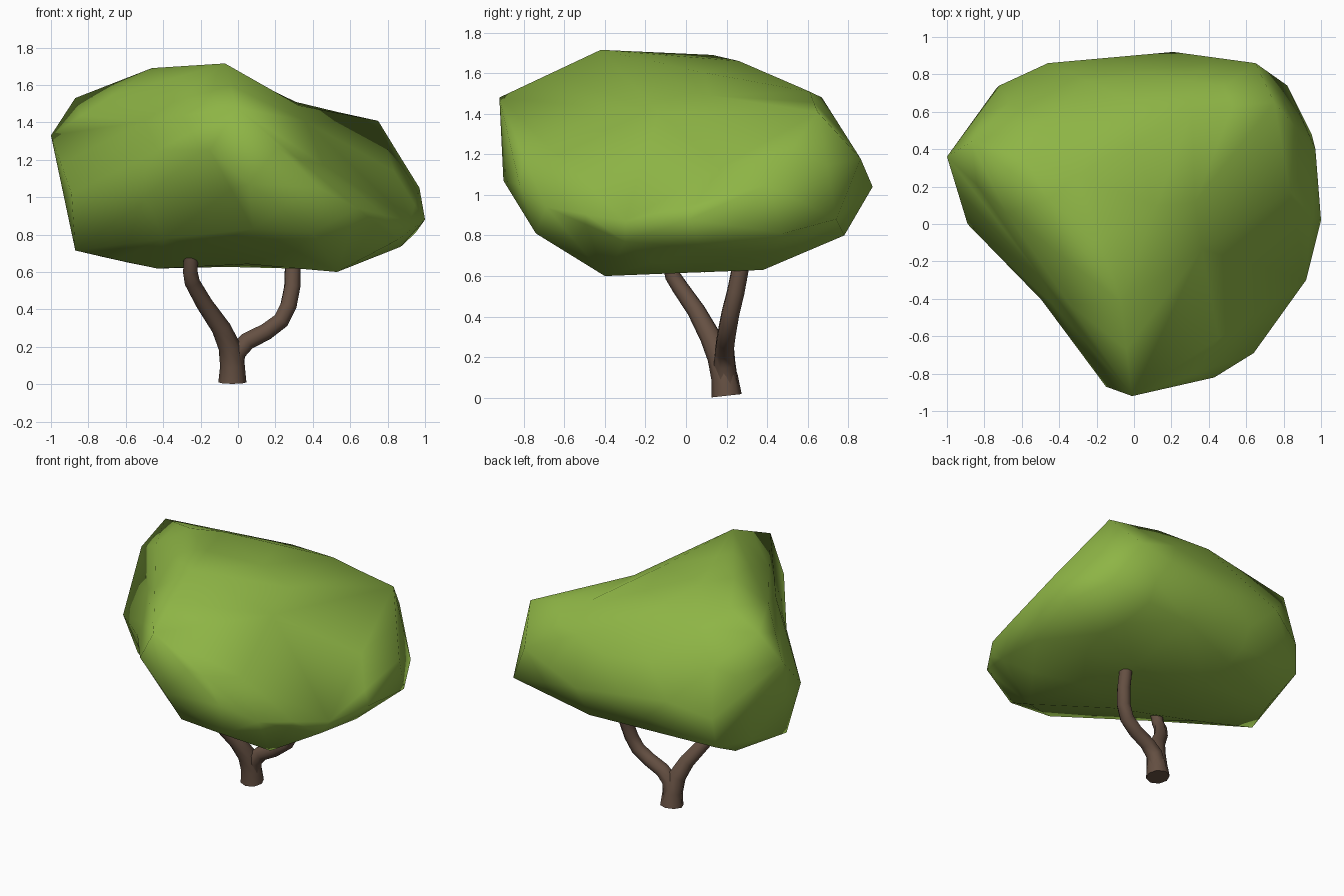
import bpy, bmesh, math
from mathutils import Vector

if "Cube" in bpy.data.objects:
    bpy.data.objects.remove(bpy.data.objects["Cube"])


def material(name, rgb):
    m = bpy.data.materials.new(name)
    m.diffuse_color = (*rgb, 1)
    m.use_nodes = True
    m.node_tree.nodes["Principled BSDF"].inputs["Base Color"].default_value = m.diffuse_color
    return m


leaf = material("leaf_green", (0.27, 0.46, 0.06))
bark = material("bark_brown", (0.13, 0.08, 0.055))

# Canopy: faceted hull wrapped around its key corners
corners = [
    # crown
    (-.07, -.42, 1.715), (-.46, .13, 1.69), (-.3, .26, 1.66), (-.68, .06, 1.54),
    (-.87, .44, 1.53), (-.05, .67, 1.48), (.31, .61, 1.51), (.75, .65, 1.41),
    (-.01, -.92, 1.48), (-.15, -.87, 1.25),
    # middle belt
    (-1, .36, 1.33), (-.89, 0, 1.02), (-.46, .86, 1.1), (.21, .92, 1.04),
    (.65, .86, 1.18), (.82, .74, .88), (.97, .4, 1.05), (1, .02, .88),
    (.92, -.3, .87), (.64, -.69, .94), (.43, -.82, 1.05),
    (.06, -.9, 1.07), (-.72, .74, 1.0),
    # underside
    (-.87, .13, .715), (-.74, .72, .8), (-.72, .48, .68), (.2, .78, .80),
    (.95, .48, .81), (.87, .07, .735), (.85, -.3, .77), (.53, -.4, .60),
    (.4, -.74, .81), (.08, -.74, .83), (-.43, .09, .615), (.3, .38, .63),
]
bm = bmesh.new()
for c in corners:
    bm.verts.new(c)
res = bmesh.ops.convex_hull(bm, input=bm.verts[:])
junk = {g for g in res["geom_interior"] + res["geom_unused"]
        if isinstance(g, bmesh.types.BMVert)}
bmesh.ops.delete(bm, geom=list(junk), context="VERTS")

# Shallow hollows: (centre, push, reach)
hollows = [((.45, .08, 1.48), (-.02, 0, -.1), .24),
           ((.62, .32, 1.42), (-.01, 0, -.05), .2),
           ((-.42, -.5, 1.1), (.035, .04, 0), .22),
           ((-.1, -.15, .62), (0, 0, .05), .25)]
bmesh.ops.subdivide_edges(
    bm, edges=[e for e in bm.edges if e.calc_length() > .45], cuts=1)
bmesh.ops.triangulate(bm, faces=bm.faces[:])
for v in bm.verts:
    start = v.co.copy()
    for centre, push, reach in hollows:
        d = (start - Vector(centre)).length / reach
        v.co += Vector(push) * math.exp(-d * d)
bmesh.ops.recalc_face_normals(bm, faces=bm.faces[:])
for f in bm.faces:
    f.smooth = True
mesh = bpy.data.meshes.new("canopy")
bm.to_mesh(mesh)
bm.free()
mesh.materials.append(leaf)
bpy.context.collection.objects.link(bpy.data.objects.new("canopy", mesh))


# Trunk limbs: tapered tubes along a short path of (x, y, z, radius)
def limb(name, path):
    cu = bpy.data.curves.new(name, "CURVE")
    cu.dimensions = "3D"
    cu.bevel_depth = 1
    cu.bevel_resolution = 2
    cu.use_fill_caps = True
    s = cu.splines.new("POLY")
    s.points.add(len(path) - 1)
    for p, (x, y, z, r) in zip(s.points, path):
        p.co = (x, y, z, 1)
        p.radius = r
    s.use_smooth = True
    cu.materials.append(bark)
    ob = bpy.data.objects.new(name, cu)
    bpy.context.collection.objects.link(ob)
    bpy.ops.object.select_all(action="DESELECT")
    ob.select_set(True)
    bpy.context.view_layer.objects.active = ob
    bpy.ops.object.convert(target="MESH")
    bpy.ops.object.shade_smooth_by_angle(angle=0.9)


limb("trunk_left_branch", [
    (-.03, .2, .01, .075), (-.03, .19, .1, .066), (-.045, .165, .2, .06),
    (-.09, .12, .3, .052), (-.18, .05, .43, .045), (-.245, -.03, .545, .041),
    (-.255, -.065, .6, .039), (-.25, -.085, .7, .038)])
limb("trunk_right_branch", [
    (-.03, .2, .06, .062), (-.01, .19, .17, .056), (.05, .19, .23, .05),
    (.15, .195, .28, .048), (.23, .205, .34, .047), (.27, .22, .42, .046),
    (.29, .245, .52, .045), (.295, .28, .70, .043)])
